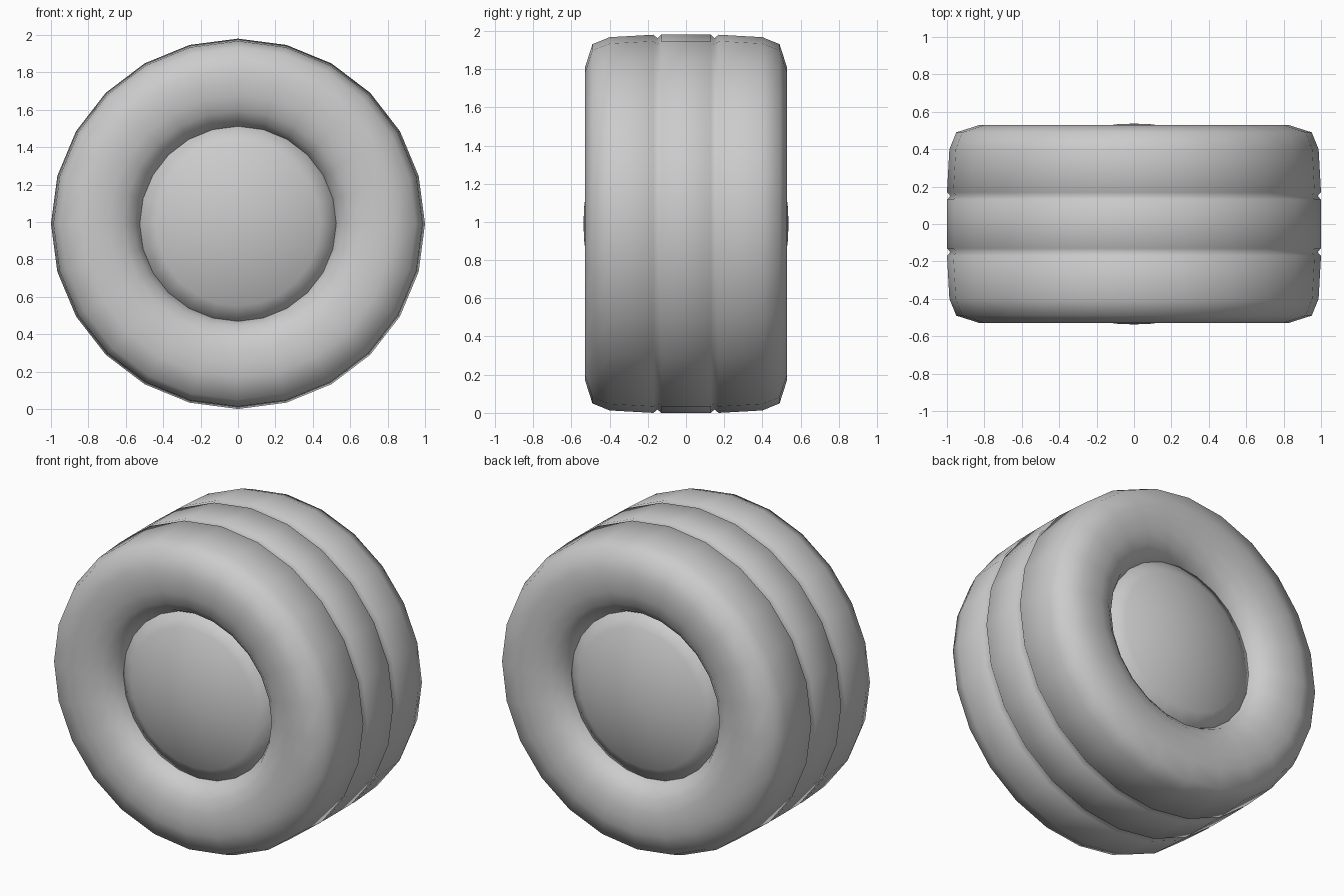
import bpy, bmesh, math

if "Cube" in bpy.data.objects:
    bpy.data.objects.remove(bpy.data.objects["Cube"])

SEGS = 24
CENTRE_Z = 0.99


def revolve(name, profile):
    """Spin (y, radius) points around the y axis; radius 0 closes at a pole."""
    bm = bmesh.new()
    rings = []
    for y, r in profile:
        if r == 0:
            rings.append([bm.verts.new((0, y, 0))] * SEGS)
        else:
            rings.append([bm.verts.new((r * math.sin(2 * math.pi * i / SEGS), y,
                                        r * math.cos(2 * math.pi * i / SEGS)))
                          for i in range(SEGS)])
    for a, b in zip(rings, rings[1:]):
        for i in range(SEGS):
            j = (i + 1) % SEGS
            bm.faces.new(list(dict.fromkeys((a[i], a[j], b[j], b[i]))))
    bmesh.ops.recalc_face_normals(bm, faces=bm.faces)
    for f in bm.faces:
        f.smooth = True
    mesh = bpy.data.meshes.new(name)
    bm.to_mesh(mesh)
    bm.free()
    obj = bpy.data.objects.new(name, mesh)
    bpy.context.collection.objects.link(obj)
    obj.location.z = CENTRE_Z
    return obj


# Tyre: half profile from inner lip, over the sidewall, to the tread groove
half = [(0.34, 0.515), (0.40, 0.525), (0.455, 0.555), (0.50, 0.61),
        (0.525, 0.69), (0.53, 0.76), (0.528, 0.83), (0.49, 0.95),
        (0.40, 0.987), (0.17, 1.0), (0.15, 0.982), (0.13, 1.0)]
tyre = revolve("tyre", half + [(-y, r) for y, r in reversed(half)])
tyre.scale.z = 0.99

# Hub: one solid with a shallow dome on both sides
RIM, EDGE, PEAK = 0.527, 0.40, 0.537
sag = PEAK - EDGE
ball = (RIM ** 2 + sag ** 2) / (2 * sag)
dome = [(PEAK, 0)]
for k in range(1, 7):
    r = RIM * k / 6
    dome.append((PEAK - ball + math.sqrt(ball ** 2 - r ** 2), r))
revolve("hub", dome + [(-y, r) for y, r in reversed(dome)])
